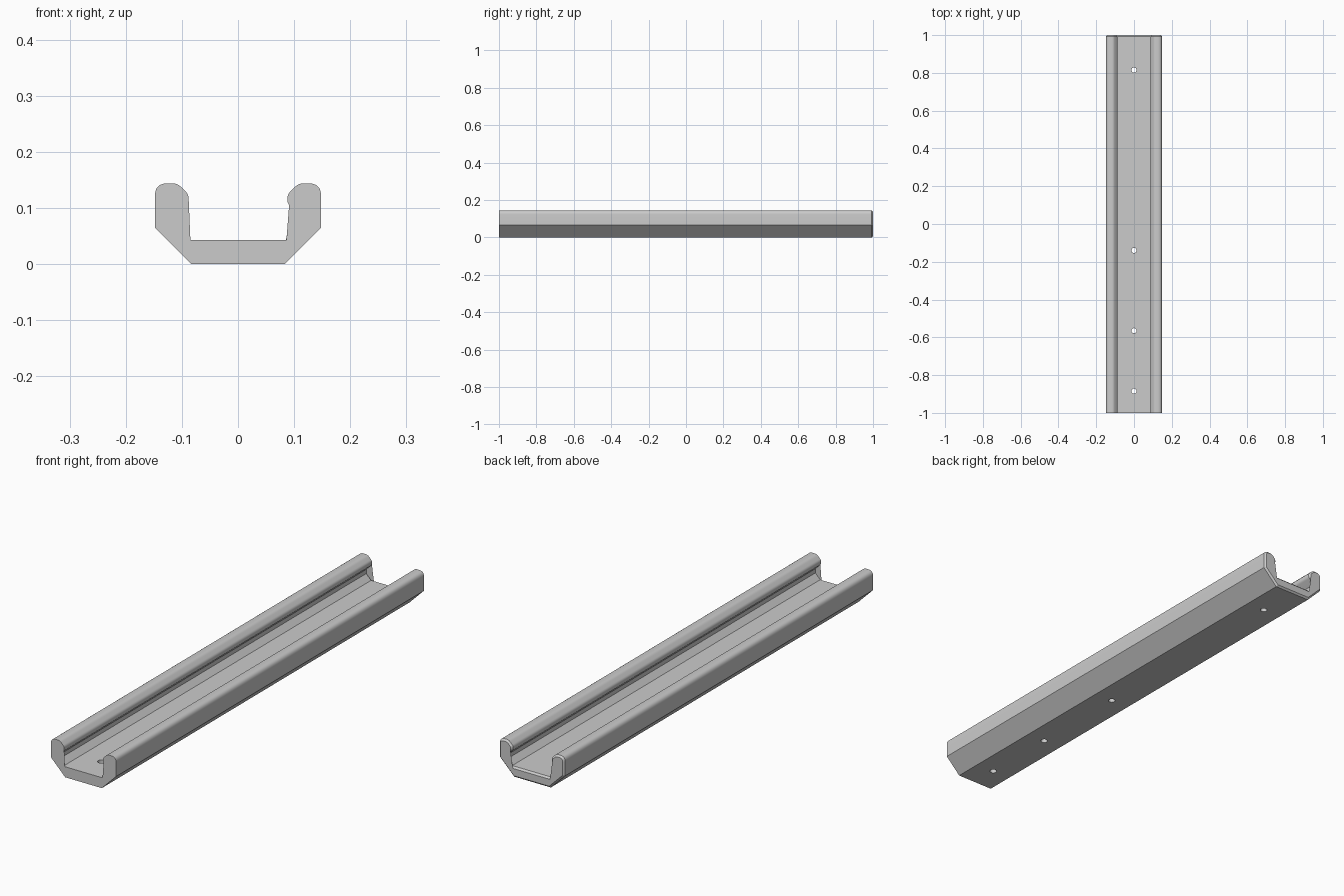
import bpy, bmesh, math
from mathutils import Vector

cube = bpy.data.objects.get("Cube")
if cube:
    bpy.data.objects.remove(cube, do_unlink=True)

CHAMFER = 0.007
HOLE_RADIUS = 0.0135
HOLES_Y = (0.815, -0.14, -0.565, -0.885)

# Left half of the cross-section: x, z, corner trim length
HALF = [
    (0.083, 0.0, 0), (0.148, 0.065, 0), (0.148, 0.144, 0.022),
    (0.108, 0.144, 0.009), (0.088, 0.124, 0.007), (0.088, 0.108, 0.007),
    (0.114, 0.082, 0), (0.114, 0.065, 0), (0.092, 0.043, 0),
]


def rounded(points, steps=6):
    """Replace each trimmed corner with a short smooth curve."""
    out = []
    for i, (x, z, trim) in enumerate(points):
        corner = Vector((x, z))
        if not trim:
            out.append(corner)
            continue
        before = Vector(points[i - 1][:2])
        after = Vector(points[i + 1][:2])
        a = corner + (before - corner).normalized() * trim
        b = corner + (after - corner).normalized() * trim
        for s in range(steps + 1):
            t = s / steps
            out.append(a * (1 - t) ** 2 + corner * 2 * t * (1 - t) + b * t * t)
    return out


def offset_inward(loop, distance):
    """Move every side of a counter-clockwise outline inward by a distance."""
    out = []
    for i, p in enumerate(loop):
        d1 = (p - loop[i - 1]).normalized()
        d2 = (loop[(i + 1) % len(loop)] - p).normalized()
        n1, n2 = Vector((-d1.y, d1.x)), Vector((-d2.y, d2.x))
        out.append(p + (n1 + n2) * distance / (1 + n1.dot(n2)))
    return out


grey = bpy.data.materials.new("Grey")
grey.use_nodes = True
colour = (0.6, 0.6, 0.6, 1)
grey.diffuse_color = colour
grey.node_tree.nodes["Principled BSDF"].inputs["Base Color"].default_value = colour

# Channel rail: mirrored profile from front to back, chamfered at the back end
half = rounded(HALF)
profile = half + [Vector((-p.x, p.y)) for p in reversed(half)]
sections = [(profile, -1), (profile, 1 - CHAMFER),
            (offset_inward(profile, CHAMFER), 1)]
bm = bmesh.new()
rings = [[bm.verts.new((p.x, y, p.y)) for p in loop] for loop, y in sections]
count = len(profile)
for near, far in zip(rings, rings[1:]):
    for i in range(count):
        j = (i + 1) % count
        bm.faces.new((near[i], far[i], far[j], near[j]))

# End caps: each half is split into left lip, floor and right lip
floor_left = len(half) - 1
for ring in (rings[0], rings[-1]):
    lip = ring[:floor_left + 1]
    mirrored_lip = ring[floor_left + 1:]
    floor = [ring[0], ring[floor_left], ring[floor_left + 1], ring[-1]]
    caps = [bm.faces.new(part) for part in (lip, floor, mirrored_lip)]
    bmesh.ops.triangulate(bm, faces=caps, ngon_method='EAR_CLIP')
bmesh.ops.recalc_face_normals(bm, faces=bm.faces)

mesh = bpy.data.meshes.new("channel_rail")
bm.to_mesh(mesh)
bm.free()
mesh.materials.append(grey)
rail = bpy.data.objects.new("channel_rail", mesh)
bpy.context.collection.objects.link(rail)

# Screw holes through the floor
for y in HOLES_Y:
    bpy.ops.mesh.primitive_cylinder_add(vertices=32, radius=HOLE_RADIUS,
                                        depth=0.2, location=(0, y, 0.02))
    cutter = bpy.context.object
    cutter.name = "hole_cutter"
    cutter.hide_render = True
    cutter.data.materials.append(grey)
    bpy.context.view_layer.objects.active = rail
    cut = rail.modifiers.new("screw_hole", 'BOOLEAN')
    cut.operation = 'DIFFERENCE'
    cut.solver = 'EXACT'
    cut.object = cutter
    bpy.ops.object.modifier_apply(modifier=cut.name)
    bpy.data.objects.remove(cutter, do_unlink=True)

# Smooth the rounded lips, keep the folds sharp
bpy.ops.object.select_all(action='DESELECT')
rail.select_set(True)
bpy.context.view_layer.objects.active = rail
bpy.ops.object.shade_smooth_by_angle(angle=math.radians(25))
